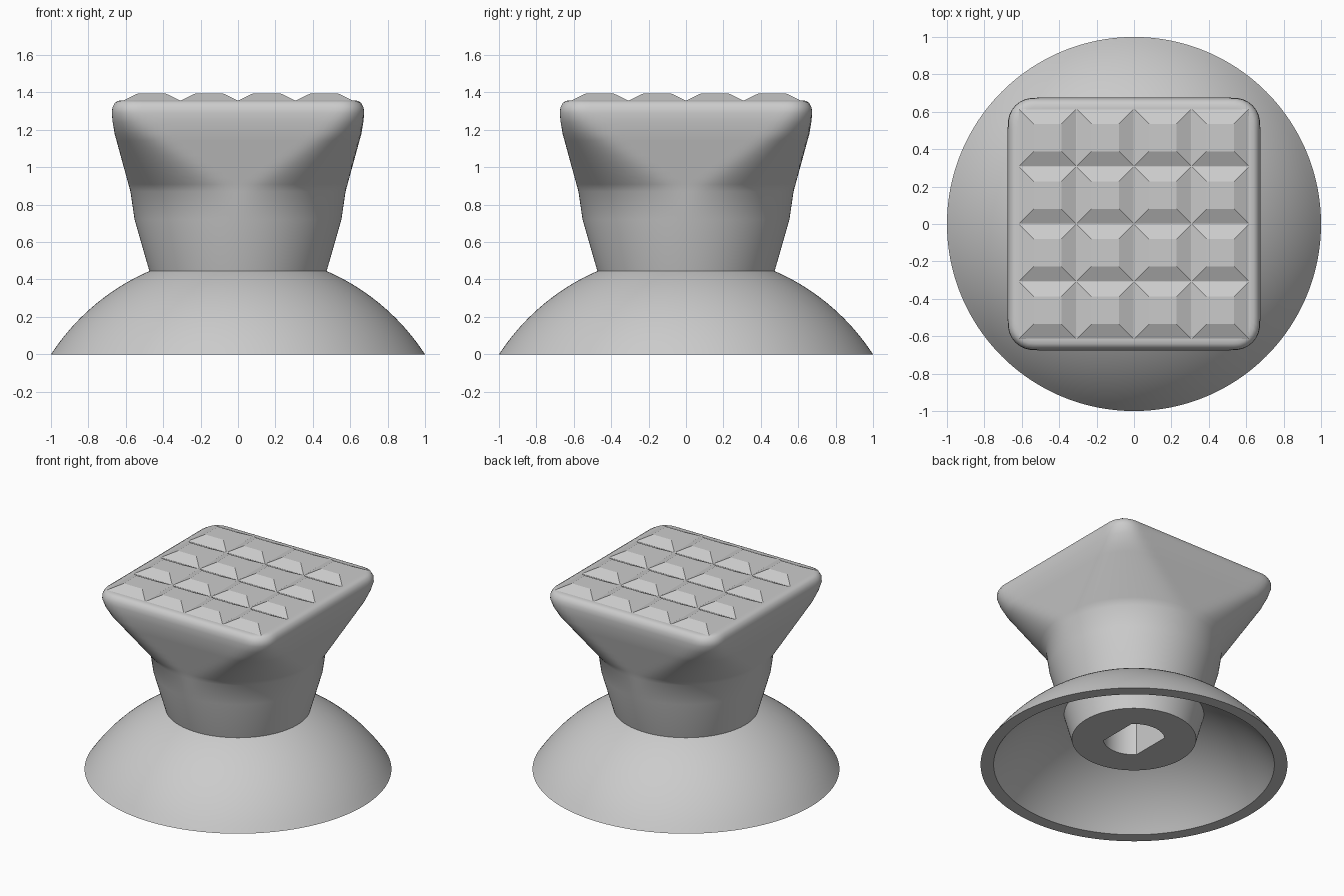
import bpy, bmesh, math

if "Cube" in bpy.data.objects:
    bpy.data.objects.remove(bpy.data.objects["Cube"], do_unlink=True)

SEGMENTS = 192

grey = bpy.data.materials.new("plain grey")
grey.use_nodes = True
grey.diffuse_color = (0.6, 0.6, 0.6, 1)
grey.node_tree.nodes["Principled BSDF"].inputs["Base Color"].default_value = (0.6, 0.6, 0.6, 1)


def finish(name, bm, smooth=None):
    bmesh.ops.recalc_face_normals(bm, faces=bm.faces)
    mesh = bpy.data.meshes.new(name)
    bm.to_mesh(mesh)
    bm.free()
    mesh.materials.append(grey)
    obj = bpy.data.objects.new(name, mesh)
    bpy.context.collection.objects.link(obj)
    if smooth:
        bpy.ops.object.select_all(action="DESELECT")
        obj.select_set(True)
        bpy.context.view_layer.objects.active = obj
        bpy.ops.object.shade_smooth_by_angle(angle=math.radians(smooth))
    return obj


def circle(radius):
    return lambda a: radius


def double_flat(radius, half):
    """Round bore with two flats facing the x axis."""
    return lambda a: min(radius, half / max(abs(math.cos(a)), 0.001))


def rounded_square(half, corner):
    """Polar radius of a square with rounded corners."""
    def radius(a):
        c, s = sorted((abs(math.cos(a)), abs(math.sin(a))), reverse=True)
        k = half - corner
        if half * s / c <= k:
            return half / c
        m = k * (c + s)
        return m + math.sqrt(max(m * m - 2 * k * k + corner * corner, 0))
    return radius


def loft(name, rings, closed, smooth):
    """Skin a stack of (polar radius, height) sections."""
    bm = bmesh.new()
    angles = [2 * math.pi * i / SEGMENTS for i in range(SEGMENTS)]
    loops = [[bm.verts.new((f(a) * math.cos(a), f(a) * math.sin(a), z)) for a in angles]
             for f, z in rings]
    pairs = list(zip(loops, loops[1:]))
    if closed:
        pairs.append((loops[-1], loops[0]))
    else:
        bm.faces.new(loops[0])
        bm.faces.new(loops[-1])
    for low, high in pairs:
        for i in range(SEGMENTS):
            j = (i + 1) % SEGMENTS
            bm.faces.new((low[i], low[j], high[j], high[i]))
    return finish(name, bm, smooth)


# Hollow domed skirt: two concentric spherical arcs
def arc(r_from, r_to, sphere, centre=-0.648, steps=20):
    a0, a1 = math.asin(r_from / sphere), math.asin(r_to / sphere)
    for i in range(steps + 1):
        a = a0 + (a1 - a0) * i / steps
        yield circle(sphere * math.sin(a)), max(sphere * math.cos(a) + centre, 0)


loft("domed_skirt", list(arc(0.45, 1.0, 1.191)) + list(arc(0.915, 0.42, 1.121)), True, 35)

# Stem with blind bore, flaring from round to a rounded square head
rings = [(double_flat(0.2, 0.141), 0.8), (double_flat(0.2, 0.141), 0.19),
         (circle(0.405), 0.19), (circle(0.474), 0.445), (circle(0.553), 0.72)]
FLARE = 8
for i in range(FLARE + 1):
    t = i / FLARE
    rings.append((rounded_square(0.575 + 0.085 * t, 0.575 - 0.35 * t), 0.87 + 0.31 * t))
for half, corner, z in [(0.67, 0.17, 1.24), (0.675, 0.14, 1.29), (0.671, 0.13, 1.32),
                        (0.658, 0.12, 1.345), (0.64, 0.1, 1.355), (0.62, 0.08, 1.357)]:
    rings.append((rounded_square(half, corner), z))
loft("stem_and_head", rings, False, 35)

# Grid of truncated pyramids for grip
CELL = 0.3075
bm = bmesh.new()
for row in range(4):
    for column in range(4):
        cx, cy = (column - 1.5) * CELL, (row - 1.5) * CELL
        base, top = [[bm.verts.new((cx + sx * h, cy + sy * h, z))
                      for sx, sy in ((-1, -1), (1, -1), (1, 1), (-1, 1))]
                     for h, z in ((CELL / 2, 1.356), (0.073, 1.395))]
        bm.faces.new(top)
        bm.faces.new(base[::-1])
        for i in range(4):
            j = (i + 1) % 4
            bm.faces.new((base[i], base[j], top[j], top[i]))
finish("grip_pyramids", bm)
